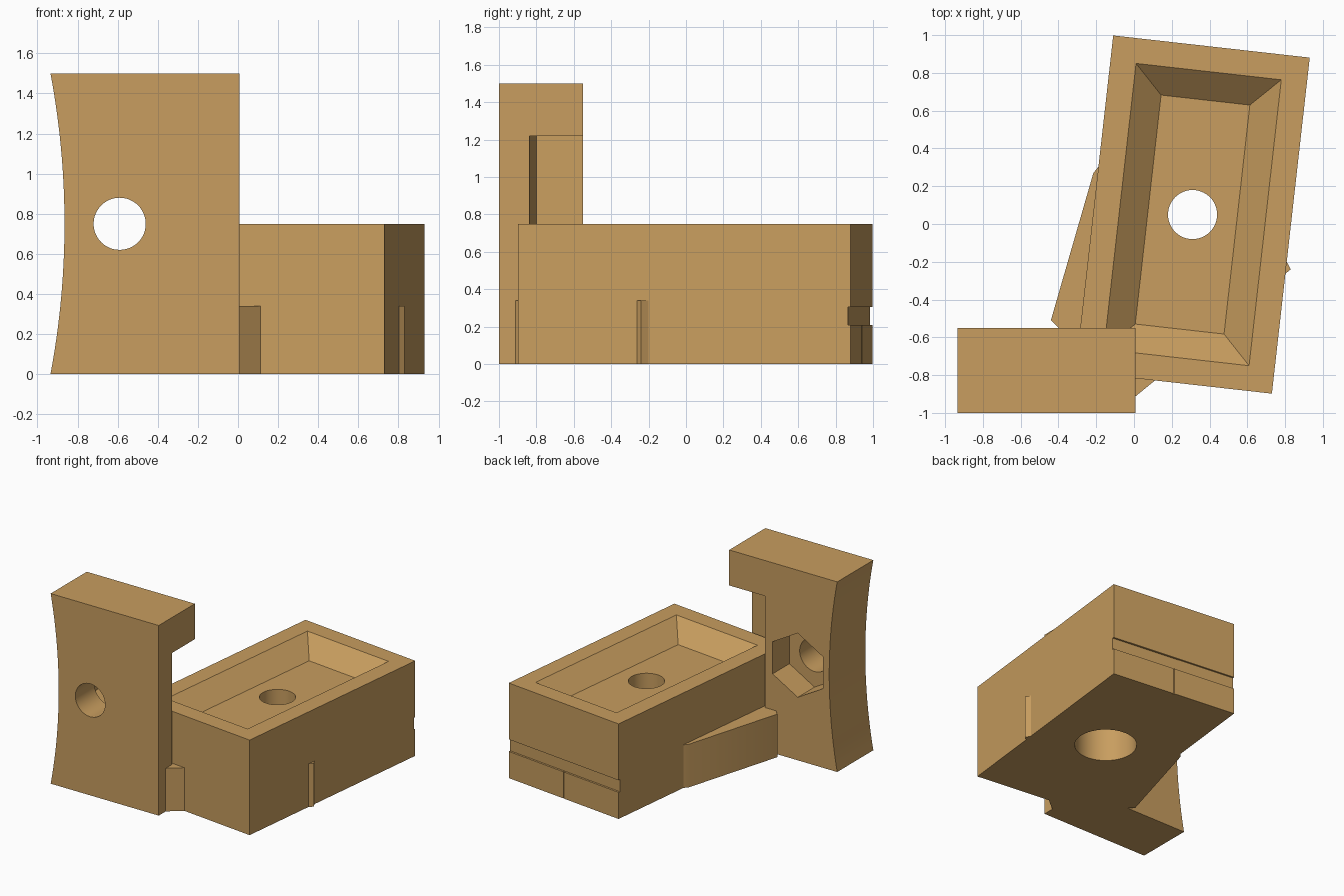
import bpy, bmesh, math
from mathutils import Matrix, Vector

if "Cube" in bpy.data.objects:
    bpy.data.objects.remove(bpy.data.objects["Cube"])

wood = bpy.data.materials.new("tan")
wood.diffuse_color = (0.58, 0.34, 0.115, 1)
wood.use_nodes = True
wood.node_tree.nodes["Principled BSDF"].inputs["Base Color"].default_value = wood.diffuse_color

TILT = Matrix.Translation((0.31, 0.05, 0)) @ Matrix.Rotation(math.radians(-6.43), 4, 'Z')
# maps prism (x, y, z) to (x, -z, y): profile in the xz plane, extruded along -y
UPRIGHT = Matrix.Rotation(math.radians(90), 4, 'X')


def loft(name, low, high, z0, z1, frame=Matrix()):
    """Solid between two matching outlines."""
    bm = bmesh.new()
    a = [bm.verts.new(frame @ Vector((x, y, z0))) for x, y in low]
    b = [bm.verts.new(frame @ Vector((x, y, z1))) for x, y in high]
    n = len(a)
    bm.faces.new(a[::-1])
    bm.faces.new(b)
    for i in range(n):
        j = (i + 1) % n
        bm.faces.new((a[i], a[j], b[j], b[i]))
    bmesh.ops.recalc_face_normals(bm, faces=bm.faces)
    me = bpy.data.meshes.new(name)
    bm.to_mesh(me)
    bm.free()
    me.materials.append(wood)
    ob = bpy.data.objects.new(name, me)
    bpy.context.collection.objects.link(ob)
    return ob


def prism(name, pts, z0, z1, frame=Matrix()):
    return loft(name, pts, pts, z0, z1, frame)


def rect(hx, hy, cx=0, cy=0):
    return [(cx - hx, cy - hy), (cx + hx, cy - hy), (cx + hx, cy + hy), (cx - hx, cy + hy)]


def ring(r, n, cx=0, cy=0, start=0.0):
    return [(cx + r * math.cos(start + math.tau * i / n),
             cy + r * math.sin(start + math.tau * i / n)) for i in range(n)]


def cut(ob, *cutters):
    bpy.context.view_layer.objects.active = ob
    for c in cutters:
        m = ob.modifiers.new("cut", 'BOOLEAN')
        m.operation, m.solver, m.object = 'DIFFERENCE', 'EXACT', c
        bpy.ops.object.modifier_apply(modifier=m.name)
        bpy.data.objects.remove(c)


def smooth(ob):
    bpy.ops.object.select_all(action='DESELECT')
    ob.select_set(True)
    bpy.context.view_layer.objects.active = ob
    bpy.ops.object.shade_smooth_by_angle(angle=math.radians(30))


# tilted block with sloped basin, bolt hole, counterbore and back groove
HX, HY = 0.5235, 0.895
block = prism("tray_block", rect(HX, HY), 0, 0.75, TILT)
cut(block,
    loft("basin", rect(0.2365, 0.61), rect(0.4426, 0.8178), 0.615, 0.80, TILT),
    prism("bolt_hole", ring(0.13, 48), -0.1, 0.9, TILT),
    prism("counterbore", ring(0.225, 48), -0.1, 0.33, TILT),
    prism("groove", rect(0.7, 0.1, 0, HY + 0.085), 0.21, 0.305, TILT),
    prism("slit", rect(0.003, 0.1, 0, HY + 0.088), -0.1, 0.22, TILT))
smooth(block)

# upright tower with one concave side
R = (0.75 ** 2 + 0.07 ** 2) / 0.14
side = []
for i in range(33):
    z = 1.5 - 1.5 * i / 32
    side.append((-0.865 + R - R - (R - math.sqrt(R * R - (z - 0.75) ** 2)), z))
tower = prism("tower", [(0.008, 0), (0.008, 1.5)] + side, 0.55, 1.0, UPRIGHT)
cut(tower,
    # clearance for the tray block, open above it
    prism("clearance", rect(HX + 0.02, HY + 0.02), 0.34, 1.22, TILT),
    prism("cross_hole", ring(0.13, 48, -0.59, 0.75), 0.3, 1.2, UPRIGHT),
    prism("nut_recess", ring(0.253, 6, -0.59, 0.75, math.pi / 2), 0.4, 0.76, UPRIGHT))
smooth(tower)

# low wedge joining tower and block
web = prism("base_web", [(-0.44, -0.51), (-0.36, -0.59), (-0.05, -0.96), (0.83, -0.24),
                         (0.70, 0.0), (-0.15, 0.35), (-0.215, 0.27)], 0, 0.34)
cut(web, prism("web_bore", ring(0.225, 48), -0.1, 0.5, TILT))
smooth(web)
